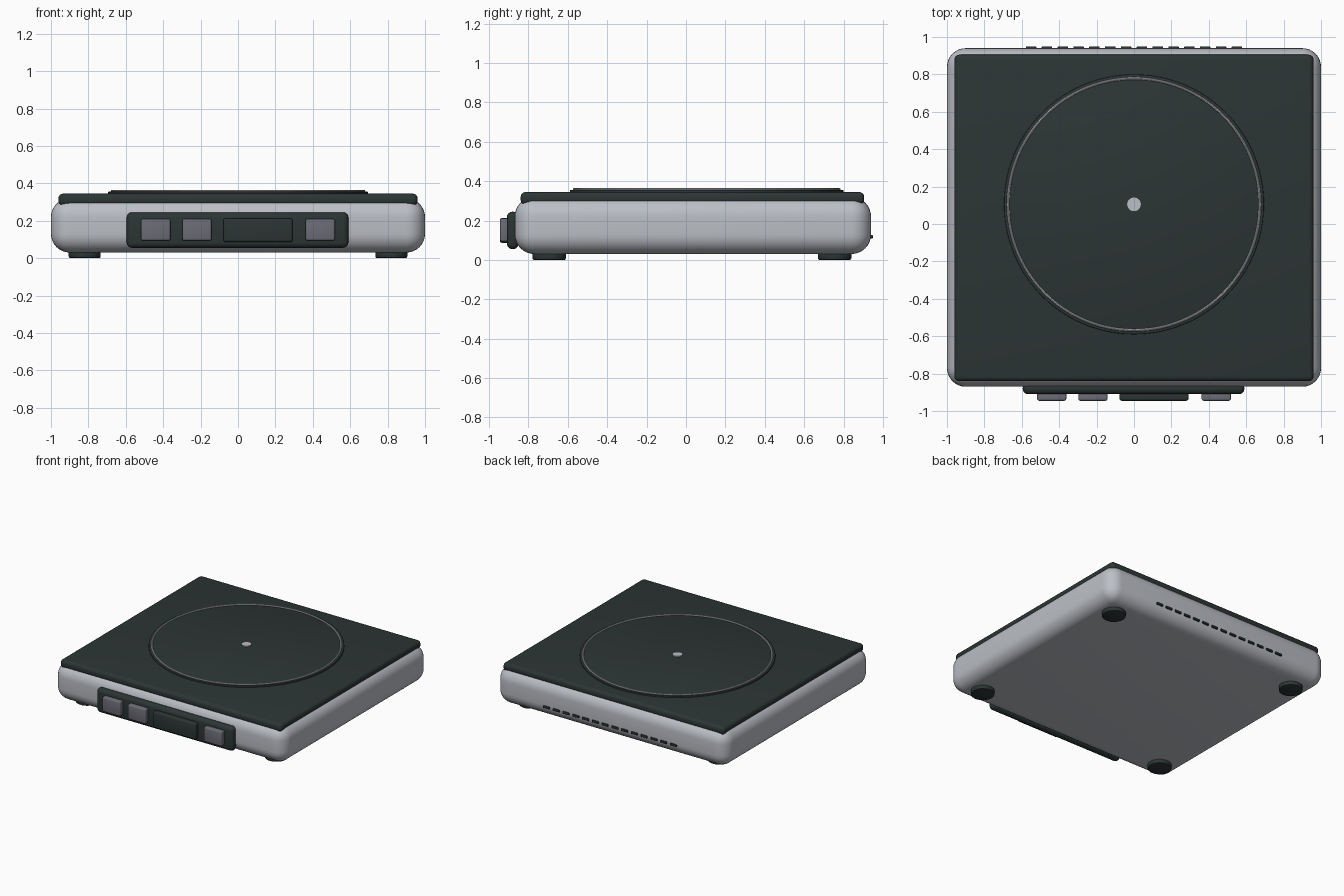
import bpy
import math

cube = bpy.data.objects.get("Cube")
if cube:
    bpy.data.objects.remove(cube, do_unlink=True)


def material(name, colour):
    m = bpy.data.materials.new(name)
    m.use_nodes = True
    m.diffuse_color = (*colour, 1)
    m.node_tree.nodes["Principled BSDF"].inputs["Base Color"].default_value = (*colour, 1)
    return m


DARK = material("dark green black", (0.025, 0.036, 0.035))
SILVER = material("silver grey", (0.50, 0.52, 0.56))
GREY = material("button grey", (0.15, 0.15, 0.18))


def finish(name, mat, bevel=0, segments=4):
    """Name, colour, round off and smooth the active object."""
    obj = bpy.context.object
    obj.name = name
    obj.data.materials.append(mat)
    if bevel:
        mod = obj.modifiers.new("rounding", "BEVEL")
        mod.width, mod.segments = bevel, segments
        mod.limit_method = "ANGLE"
        bpy.ops.object.modifier_apply(modifier=mod.name)
    bpy.ops.object.shade_smooth_by_angle(angle=math.radians(40))
    return obj


def box(name, mat, x, y, z, bevel, segments=4):
    """Rounded box from its (low, high) limits on each axis."""
    limits = (x, y, z)
    bpy.ops.mesh.primitive_cube_add(size=1, location=[sum(l) / 2 for l in limits])
    bpy.context.object.scale = [l[1] - l[0] for l in limits]
    bpy.ops.object.transform_apply(location=False, rotation=False, scale=True)
    return finish(name, mat, bevel, segments)


def disc(name, mat, radius, centre, z, bevel=0, sides=96):
    bpy.ops.mesh.primitive_cylinder_add(
        vertices=sides, radius=radius, depth=z[1] - z[0],
        location=(*centre, sum(z) / 2))
    return finish(name, mat, bevel, 2)


# Housing and top plate
box("housing", SILVER, (-1, 1), (-0.87, 0.94), (0.03, 0.32), 0.1, 8)
box("top_plate", DARK, (-0.96, 0.96), (-0.84, 0.905), (0.28, 0.345), 0.025)

# Turntable disc with metal rim and centre pin
CENTRE = (0, 0.105)
disc("platter", DARK, 0.695, CENTRE, (0.335, 0.356), 0.004)
bpy.ops.mesh.primitive_torus_add(
    major_radius=0.673, minor_radius=0.007, major_segments=96, minor_segments=8,
    location=(*CENTRE, 0.358))
finish("platter_rim", SILVER)
disc("centre_pin", SILVER, 0.037, CENTRE, (0.35, 0.364), sides=16)

# Front control panel
box("control_panel", DARK, (-0.595, 0.59), (-0.91, -0.85), (0.055, 0.245), 0.028)
box("display", DARK, (-0.078, 0.292), (-0.945, -0.9), (0.086, 0.213), 0.012, 3)
for i, x in enumerate((-0.44, -0.22, 0.44)):
    box(f"button_{i + 1}", GREY, (x - 0.078, x + 0.078), (-0.945, -0.9),
        (0.094, 0.21), 0.01, 3)

# Rear vent slots
SLOTS = 14
for i in range(SLOTS):
    x = -0.55 + 1.1 * i / (SLOTS - 1)
    box(f"vent_{i + 1}", DARK, (x - 0.028, x + 0.028), (0.92, 0.949),
        (0.109, 0.127), 0.004, 2)

# Feet
for side, x in (("right", -0.82), ("left", 0.82)):
    for end, y in (("front", -0.695), ("back", 0.755)):
        disc(f"foot_{end}_{side}", DARK, 0.085, (x, y), (0, 0.04), 0.008, 48)
